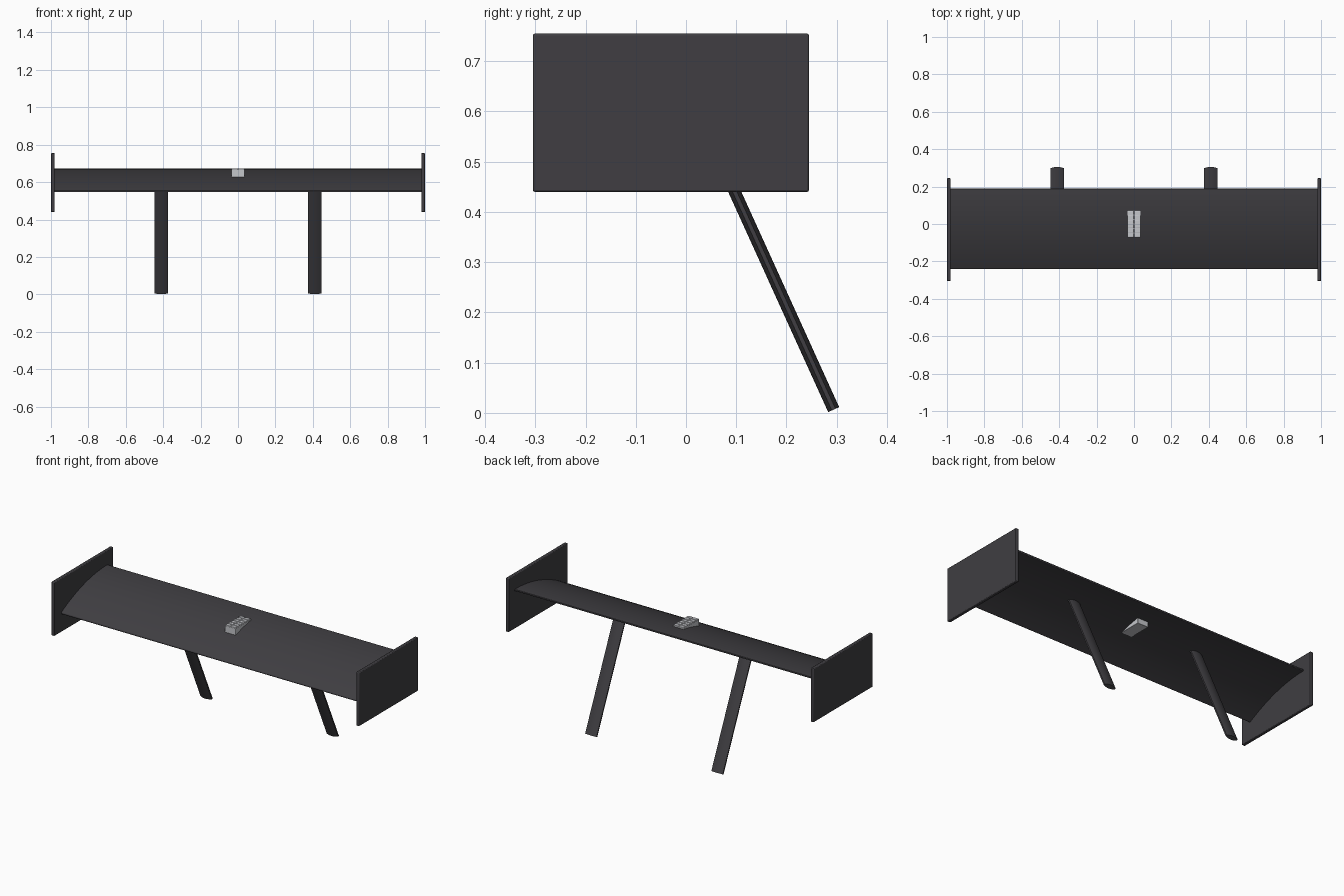
import bpy, bmesh, math
from mathutils import Vector

cube = bpy.data.objects.get("Cube")
if cube:
    bpy.data.objects.remove(cube, do_unlink=True)


def material(name, rgb, roughness=0.5):
    m = bpy.data.materials.new(name)
    m.use_nodes = True
    m.diffuse_color = (*rgb, 1)
    bsdf = m.node_tree.nodes["Principled BSDF"]
    bsdf.inputs["Base Color"].default_value = (*rgb, 1)
    bsdf.inputs["Roughness"].default_value = roughness
    return m


charcoal = material("charcoal", (0.05, 0.048, 0.054))
silver = material("silver", (0.56, 0.57, 0.6))


def add_object(name, bm, mat, bevel=0.0):
    bmesh.ops.recalc_face_normals(bm, faces=bm.faces)
    mesh = bpy.data.meshes.new(name)
    bm.to_mesh(mesh)
    bm.free()
    mesh.materials.append(mat)
    ob = bpy.data.objects.new(name, mesh)
    bpy.context.collection.objects.link(ob)
    if bevel:
        mod = ob.modifiers.new("soft_edges", "BEVEL")
        mod.width = bevel
        mod.segments = 2
        mod.limit_method = "ANGLE"
        mod.angle_limit = math.radians(40)
    bpy.ops.object.select_all(action="DESELECT")
    ob.select_set(True)
    bpy.context.view_layer.objects.active = ob
    bpy.ops.object.shade_smooth_by_angle(angle=math.radians(35))
    return ob


def box(name, low, high, mat, bevel):
    bm = bmesh.new()
    bmesh.ops.create_cube(bm, size=1)
    low, high = Vector(low), Vector(high)
    for v in bm.verts:
        v.co = (low + high) / 2 + v.co * (high - low)
    return add_object(name, bm, mat, bevel)


def loft(name, ring, offset, mat, bevel=0.0):
    """Extrude a closed ring of points along an offset."""
    bm = bmesh.new()
    face = bm.faces.new([bm.verts.new(p) for p in ring])
    out = bmesh.ops.extrude_face_region(bm, geom=[face], use_keep_orig=True)
    moved = [g for g in out["geom"] if isinstance(g, bmesh.types.BMVert)]
    bmesh.ops.translate(bm, verts=moved, vec=offset)
    return add_object(name, bm, mat, bevel)


# Main plane: thin arched sheet, steep at the front and level at the rear
front_y, rear_y, low_z, rise, skin = -0.24, 0.19, 0.555, 0.117, 0.01
steps = 24
arch = []
for i in range(steps + 1):
    t = i / steps
    arch.append((front_y + (rear_y - front_y) * t, low_z + rise * t * (2 - t)))
ring = [Vector((-0.985, y, z)) for y, z in arch]
ring += [Vector((-0.985, y, z - skin)) for y, z in reversed(arch)]
loft("wing_plane", ring, Vector((1.97, 0, 0)), charcoal, 0.003)

# Struts: lens section, leaning back from the underside
top, foot = Vector((0, 0.008, 0.636)), Vector((0, 0.294, 0.0065))
normal = (foot - top).cross(Vector((1, 0, 0))).normalized()
half_width, edge, bulge = 0.037, 0.004, 0.008
span = [-1 + i / 5 for i in range(11)]
for side, x in (("left", 0.41), ("right", -0.41)):
    ring = []
    for sign in (1, -1):
        for s in span:
            u = s * sign
            depth = sign * (edge + bulge * (1 - u * u))
            ring.append(top + Vector((x + u * half_width, 0, 0)) + normal * depth)
    loft("strut_" + side, ring, foot - top, charcoal)

# End plates
for side, x in (("left", 0.99), ("right", -0.99)):
    box("end_plate_" + side, (x - 0.01, -0.305, 0.44), (x + 0.01, 0.245, 0.755),
        charcoal, 0.004)

# Centre lamp: block set through the plane, with narrow top ribs
box("centre_lamp", (-0.035, -0.072, 0.623), (0.035, 0.072, 0.668), silver, 0.002)
for sign in (1, -1):
    for k in range(6):
        y = -0.06 + k * 0.024
        x = sign * 0.017
        box("lamp_rib", (x - 0.016, y - 0.01, 0.664), (x + 0.016, y + 0.01, 0.672),
            silver, 0.002)
